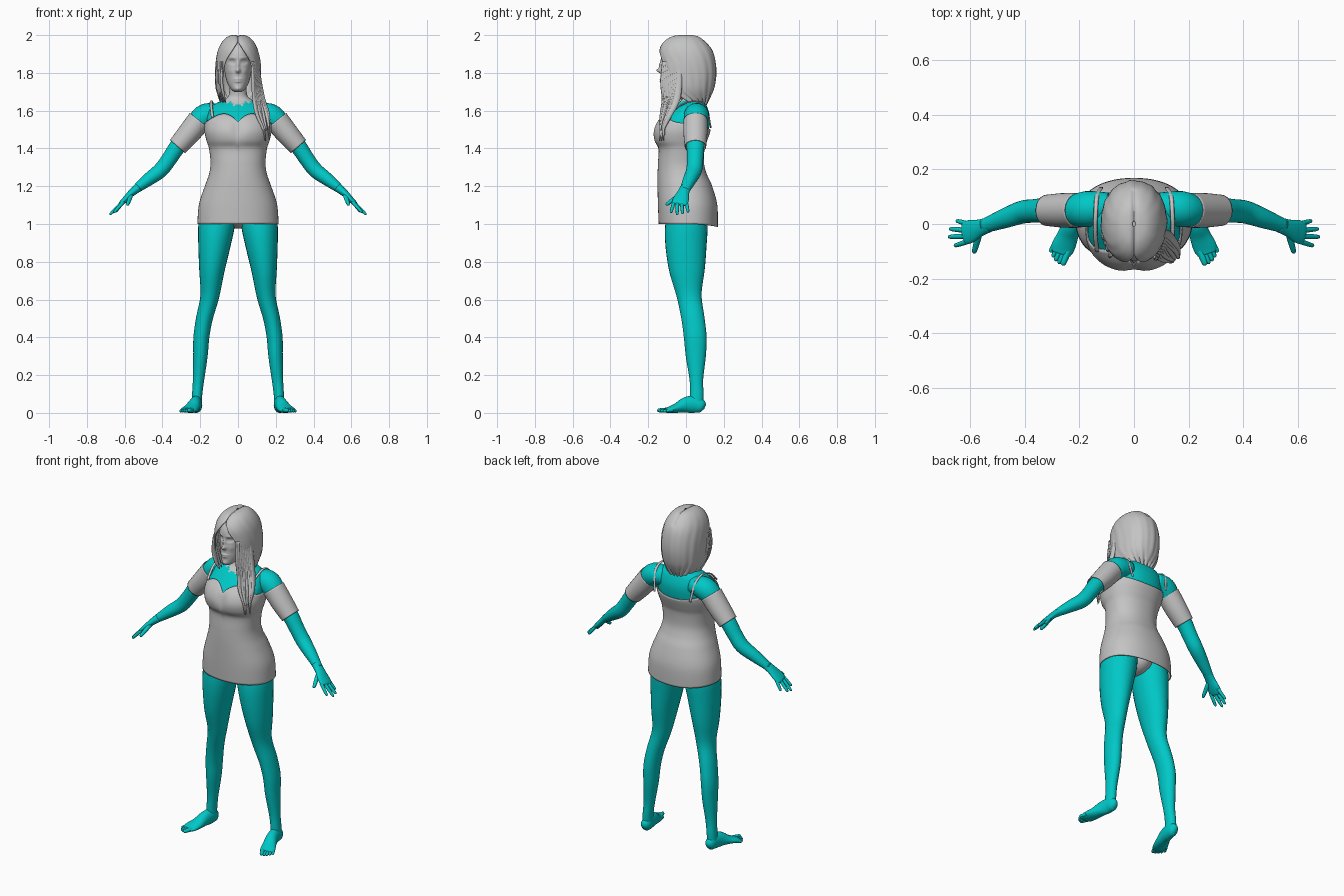
import bpy, bmesh, math, random
from mathutils import Vector

random.seed(4)
if "Cube" in bpy.data.objects:
    bpy.data.objects.remove(bpy.data.objects["Cube"])


def material(name, rgb):
    m = bpy.data.materials.new(name)
    m.use_nodes = True
    m.diffuse_color = (*rgb, 1)
    m.node_tree.nodes["Principled BSDF"].inputs["Base Color"].default_value = (*rgb, 1)
    return m


TEAL = material("teal", (0.0, 0.58, 0.57))
GREY = material("light grey", (0.55, 0.55, 0.55))


def spline(keys, t):
    """Smooth curve through tuples, t from 0 to 1."""
    n = len(keys) - 1
    i = min(int(t * n), n - 1)
    f = t * n - i
    a, b, c, d = (keys[max(0, min(n, i + k))] for k in (-1, 0, 1, 2))
    return [q + f / 2 * (r - p + f * (2 * p - 5 * q + 4 * r - s + f * (3 * (q - r) + s - p)))
            for p, q, r, s in zip(a, b, c, d)]


def at_height(keys, z):
    """Straight look-up of a profile whose first number is the height."""
    for a, b in zip(keys, keys[1:]):
        if z <= b[0]:
            f = max(0, (z - a[0]) / (b[0] - a[0]))
            return [p + (q - p) * f for p, q in zip(a, b)]
    return list(keys[-1])


def skin(name, rows, mat, closed=True, caps=True, thickness=0):
    """Join rows of points into one smooth surface."""
    bm = bmesh.new()
    vs = [[bm.verts.new(p) for p in row] for row in rows]
    n = len(vs[0])
    for a, b in zip(vs, vs[1:]):
        for j in range(n if closed else n - 1):
            k = (j + 1) % n
            bm.faces.new((a[j], a[k], b[k], b[j]))
    if caps:
        bm.faces.new(vs[0])
        bm.faces.new(vs[-1])
    bmesh.ops.recalc_face_normals(bm, faces=bm.faces[:])
    me = bpy.data.meshes.new(name)
    bm.to_mesh(me)
    bm.free()
    for p in me.polygons:
        p.use_smooth = True
    me.materials.append(mat)
    ob = bpy.data.objects.new(name, me)
    bpy.context.collection.objects.link(ob)
    if thickness:
        mod = ob.modifiers.new("thickness", "SOLIDIFY")
        mod.thickness = thickness
        mod.offset = 0
    return ob


def tube(name, keys, mat, side=1, ref=(0, 1, 0), steps=20, sides=20, caps=True, thickness=0):
    """Sweep an ellipse along keys of x, y, z, radius along ref, other radius."""
    rows = []
    for i in range(steps + 1):
        t = i / steps
        x, y, z, ra, rb = spline(keys, t)
        tan = (Vector(spline(keys, min(1, t + .02))[:3]) - Vector(spline(keys, max(0, t - .02))[:3])).normalized()
        a = Vector(ref)
        a = (a - tan * a.dot(tan)).normalized()
        b = tan.cross(a)
        row = []
        for j in range(sides):
            g = math.tau * j / sides
            p = Vector((x, y, z)) + a * ra * math.cos(g) + b * rb * math.sin(g)
            row.append((side * p.x, p.y, max(0, p.z)))
        rows.append(row)
    return skin(name, rows, mat, True, caps, thickness)


def digit(name, base, tip, r, side, ref):
    """Finger or toe with a rounded end."""
    a, b = Vector(base), Vector(tip)
    keys = [(*a.lerp(b, f), r * k, r * k) for f, k in ((0, 1), (.35, 1), (.7, .9), (.93, .7), (1, .15))]
    tube(name, keys, TEAL, side, ref, 10, 10)


def oval(g, rx, yf, yb, power=.9):
    c, s = math.cos(g), math.sin(g)
    cy, ry = (yf + yb) / 2, (yb - yf) / 2
    return (math.copysign(abs(c) ** power, c) * rx,
            cy + math.copysign(abs(s) ** power, s) * ry)


# Torso profile: height, half width, front, back
TORSO = [(.98, .212, -.14, .165), (1.1, .204, -.145, .162), (1.2, .172, -.147, .135),
         (1.26, .151, -.147, .108), (1.32, .142, -.145, .092), (1.4, .15, -.142, .095),
         (1.44, .163, -.165, .108), (1.49, .174, -.172, .125), (1.54, .172, -.152, .132),
         (1.58, .166, -.112, .13), (1.62, .15, -.07, .118), (1.645, .11, -.04, .105),
         (1.665, .068, -.025, .092), (1.69, .053, -.022, .083), (1.75, .052, -.03, .08)]
TORSO = [spline(TORSO, i / 120) for i in range(121)]
COLS = 72


def torso_point(g, z, shrink=0):
    _, rx, yf, yb = at_height(TORSO, z)
    x, y = oval(g, rx - shrink, yf + shrink, yb - shrink)
    if y < 0:  # hollow between the breasts
        y += .014 * math.exp(-(x / .03) ** 2 - ((z - 1.5) / .05) ** 2)
    return (x, y, z)


# Upper body and neck, grey above a jagged neck edge
body = skin("upper_body", [[torso_point(math.tau * j / COLS, 1.2 + .54 * i / 90, .006)
                            for j in range(COLS)] for i in range(91)], TEAL)
body.data.materials.append(GREY)
for p in body.data.polygons:
    x, y, z = p.center
    zig = abs((abs(x) / .04) % 1 - .5) * .05
    edge = 1.615 + zig + .35 * min(abs(x), .1) if y < .02 else 1.66
    p.material_index = int(z > edge)


# Dress with a sweetheart neckline in front and a low back
def neckline(g):
    x = abs(math.cos(g))
    if math.sin(g) < 0:
        return 1.54 + .045 * math.sin(math.pi * min(1, x) ** .8) - .005 * x
    return 1.50 + .035 * x * x


dress_rows = []
for i in range(51):
    row = []
    for j in range(COLS):
        g = math.tau * j / COLS
        hem = 1.0 - .015 * max(0, math.sin(g)) ** 2
        row.append(torso_point(g, hem + (neckline(g) - hem) * i / 50, -.001))
    dress_rows.append(row)
skin("dress", dress_rows, GREY, caps=False, thickness=.005)

# Underwear
bpy.ops.mesh.primitive_uv_sphere_add(segments=24, ring_count=14, location=(0, .02, 1.06))
under = bpy.context.object
under.name = "underwear"
under.scale = (.08, .105, .085)
under.data.materials.append(GREY)
bpy.ops.object.shade_smooth()

LEG = [(.10, .01, 1.1, .085, .10), (.113, .003, 1.0, .096, .112), (.124, 0, .9, .087, .11),
       (.138, .005, .76, .068, .095), (.149, .017, .62, .05, .066), (.178, .037, .5, .044, .061),
       (.194, .049, .4, .042, .06), (.199, .052, .3, .038, .053), (.209, .055, .175, .03, .036),
       (.216, .057, .1, .027, .036), (.219, .055, .04, .028, .036)]
FOOT = [(.216, .1, .03, .008, .012), (.217, .085, .036, .026, .034), (.22, .045, .045, .03, .045),
        (.229, 0, .042, .033, .042), (.243, -.045, .027, .039, .027),
        (.26, -.085, .017, .043, .017), (.268, -.108, .013, .036, .012)]
TOES = [(.262, -.152, .013), (.276, -.146, .01), (.288, -.136, .01), (.298, -.122, .009), (.307, -.104, .009)]
ARM = [(.09, .06, 1.585, .055, .05), (.165, .055, 1.575, .066, .064), (.212, .05, 1.537, .06, .06),
       (.262, .05, 1.477, .053, .05), (.32, .05, 1.41, .047, .044), (.365, .048, 1.343, .043, .041),
       (.41, .043, 1.285, .042, .04), (.475, .02, 1.235, .036, .034), (.55, -.008, 1.177, .026, .021)]
HAND = [(.53, -.002, 1.192, .028, .024), (.565, -.015, 1.163, .032, .019),
        (.595, -.026, 1.132, .042, .016), (.62, -.034, 1.108, .04, .012), (.626, -.036, 1.102, .02, .005)]
SLEEVE = [(.205, .05, 1.548, .062, .062), (.262, .05, 1.477, .061, .058), (.32, .05, 1.41, .055, .051)]
STRAP = [(.135, -.10, 1.565, .008, .004), (.142, -.035, 1.625, .008, .004), (.14, .045, 1.65, .008, .004),
         (.135, .105, 1.615, .008, .004), (.12, .132, 1.51, .008, .004)]
FINGERS = [((.607, .0, 1.118), (.65, .012, 1.062)), ((.615, -.023, 1.113), (.676, -.018, 1.053)),
           ((.615, -.045, 1.113), (.68, -.047, 1.048)), ((.605, -.063, 1.118), (.658, -.08, 1.06))]

# Limbs, mirrored
for side, label in ((1, "left"), (-1, "right")):
    tube(label + "_leg", LEG, TEAL, side, (1, 0, 0), 44, 28)
    tube(label + "_foot", FOOT, TEAL, side, (1, 0, 0), 24, 22)
    for k, (tx, ty, r) in enumerate(TOES):
        base = (.237 + .013 * k, -.085 + .004 * k, .016)
        digit(f"{label}_toe_{k + 1}", base, (tx, ty, r), r, side, (1, 0, 0))
    tube(label + "_arm", ARM, TEAL, side, steps=36, sides=24)
    tube(label + "_hand", HAND, TEAL, side, steps=16)
    for k, (base, tip) in enumerate(FINGERS):
        digit(f"{label}_finger_{k + 1}", base, tip, .0095, side, (0, 1, 0))
    digit(label + "_thumb", (.565, -.03, 1.157), (.586, -.107, 1.1), .012, side, (1, 0, 0))
    tube(label + "_sleeve", SLEEVE, GREY, side, steps=14, sides=28, caps=False, thickness=.004)
    tube(label + "_strap", STRAP, GREY, side, (1, 0, 0), 20, 8)

# Head: height, half width, front, back
HEAD = [(1.7, .02, -.118, -.06), (1.715, .038, -.13, -.01), (1.75, .058, -.132, .05), (1.8, .07, -.131, .09),
        (1.85, .075, -.131, .11), (1.9, .076, -.13, .115), (1.945, .064, -.105, .1), (1.975, .03, -.05, .05)]
# Face relief: x, height, spread x, spread z, push forward
RELIEF = [(0, 1.812, .011, .012, .024), (0, 1.84, .008, .022, .012), (0, 1.766, .02, .005, .009),
          (0, 1.754, .017, .005, .008), (0, 1.715, .02, .012, .006), (.031, 1.858, .016, .011, -.015),
          (.031, 1.858, .009, .006, .007), (.031, 1.88, .02, .006, .004), (.04, 1.81, .016, .016, .004)]
head_rows = []
for i in range(81):
    z, rx, yf, yb = spline(HEAD, i / 80)
    row = []
    for j in range(96):
        x, y = oval(math.tau * j / 96, rx, yf, yb, .95)
        if y < (yf + yb) / 2:
            y -= sum(d * math.exp(-((abs(x) - bx) / sx) ** 2 - ((z - bz) / sz) ** 2)
                     for bx, bz, sx, sz, d in RELIEF)
        row.append((x, y, z))
    head_rows.append(row)
skin("head", head_rows, GREY)

# Hair shell: height, half width, front, back, face opening in degrees
HAIR = [(2.0, .006, -.01, .01, 0), (1.992, .048, -.07, .06, 0), (1.965, .08, -.115, .1, 2),
        (1.92, .103, -.142, .135, 15), (1.86, .115, -.146, .152, 33), (1.79, .118, -.143, .156, 41),
        (1.72, .114, -.138, .145, 50), (1.67, .1, -.125, .125, 75), (1.635, .085, -.1, .105, 105)]
hair_rows = []
for i in range(49):
    z, rx, yf, yb, gap = spline(HAIR, i / 48)
    row = []
    for j in range(91):
        u = 2 * j / 90 - 1
        g = math.pi / 2 + u * (math.pi - math.radians(max(0, gap)))
        wave = 1 + .012 * (i / 48) * (math.sin(u * 47) + math.sin(u * 29 + 1))
        x, y = oval(g, rx * wave, yf * wave, yb * wave, .95)
        part = .008 * math.exp(-(x / .008) ** 2) if z > 1.94 else 0
        row.append((x, y, z - part + .012 * math.sin(u * 37) * (i / 48) ** 6))
    hair_rows.append(row)
skin("hair", hair_rows, GREY, closed=False, caps=False, thickness=.006)

# Long locks over the left shoulder, shorter ones on the right
for k in range(9):
    f = k / 8
    e = random.uniform(-.01, .01)
    tube(f"left_lock_{k + 1}", [
        (.075 + .03 * f, -.115 + .08 * f, 1.86, .012, .006),
        (.08 + .038 * f, -.118 + .08 * f, 1.75, .018, .009),
        (.085 + .05 * f, -.11 + .06 * f, 1.66, .019, .01),
        (.105 + .05 * f + e, -.125 + .04 * f, 1.58, .014, .009),
        (.138 + .02 * f + e, -.135 + .02 * f, 1.51 + e, .009, .006),
        (.15 + .01 * f + e, -.14 + .03 * f, 1.44 + .06 * (k % 3) / 2, .002, .002)], GREY, steps=24, sides=10)
for k in range(4):
    f = k / 3
    tube(f"right_lock_{k + 1}", [
        (.083 + .025 * f, -.11 + .06 * f, 1.86, .01, .005), (.088 + .025 * f, -.11 + .07 * f, 1.77, .016, .008),
        (.08 + .02 * f, -.1 + .08 * f, 1.7, .015, .008), (.065 + .02 * f, -.085 + .09 * f, 1.645, .003, .003)],
        GREY, -1, steps=16, sides=10)
